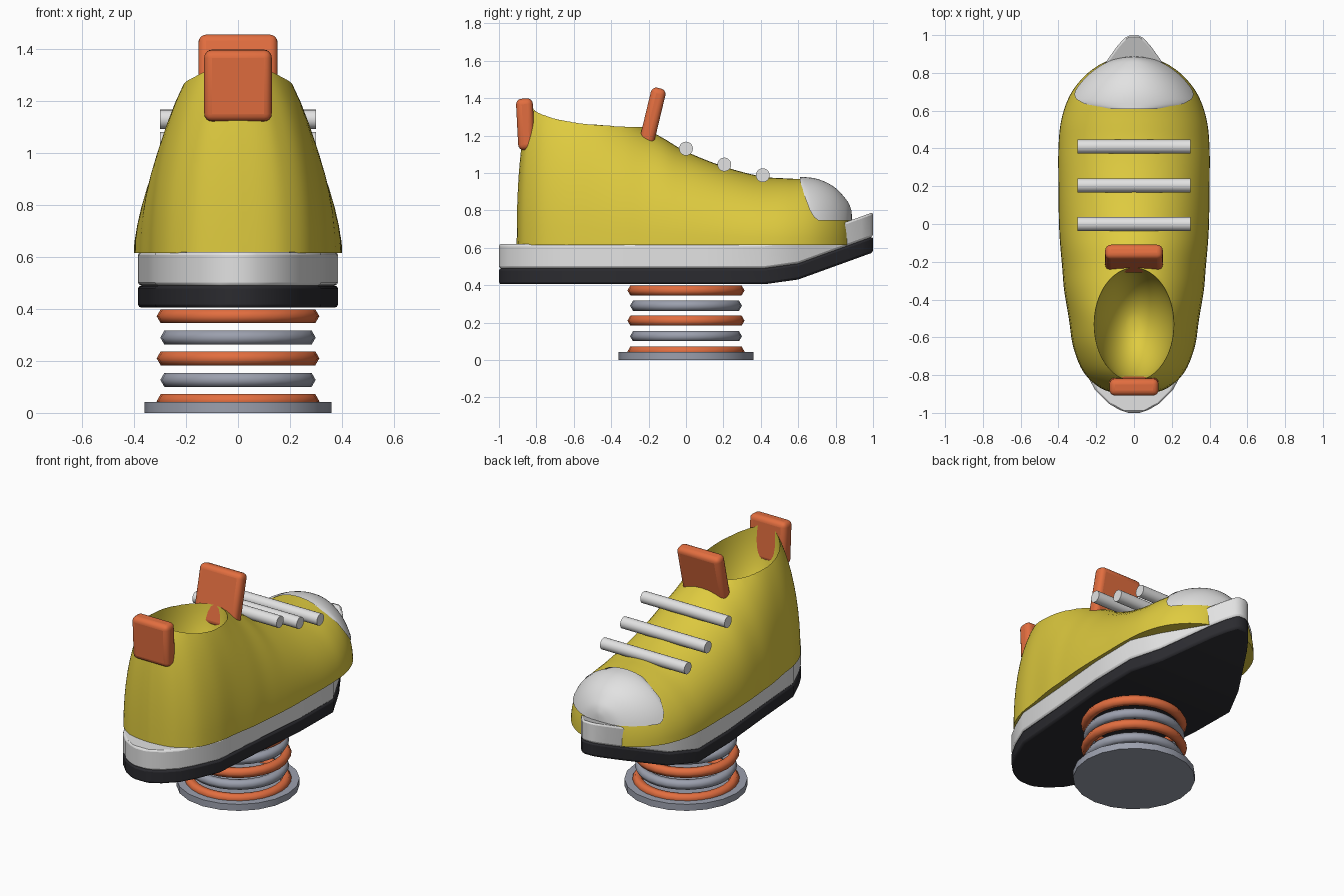
import bpy, bmesh, math
from mathutils import Vector

if "Cube" in bpy.data.objects:
    bpy.data.objects.remove(bpy.data.objects["Cube"])


def material(name, rgb):
    m = bpy.data.materials.new(name)
    m.diffuse_color = (*rgb, 1)
    m.use_nodes = True
    m.node_tree.nodes["Principled BSDF"].inputs["Base Color"].default_value = m.diffuse_color
    return m


YELLOW = material("yellow canvas", (0.74, 0.60, 0.05))
ORANGE = material("orange", (0.76, 0.155, 0.05))
WHITE = material("white rubber", (0.76, 0.76, 0.76))
GREY = material("blue grey metal", (0.33, 0.35, 0.42))
DARK = material("dark rubber", (0.024, 0.024, 0.029))


def finish(ob, name, mat, angle=35):
    ob.name = name
    ob.data.materials.clear()
    ob.data.materials.append(mat)
    bpy.ops.object.select_all(action='DESELECT')
    ob.select_set(True)
    bpy.context.view_layer.objects.active = ob
    bpy.ops.object.shade_smooth_by_angle(angle=math.radians(angle))
    return ob


def loft(name, rings, mat, closed=True, angle=35):
    """Skin a list of equally long rings of points."""
    bm = bmesh.new()
    vs = [[bm.verts.new(p) for p in r] for r in rings]
    n = len(vs[0])
    for a, b in zip(vs, vs[1:]):
        for j in range(n if closed else n - 1):
            k = (j + 1) % n
            bm.faces.new((a[j], a[k], b[k], b[j]))
    if closed:
        for r in (vs[0], vs[-1]):
            if len({tuple(round(c, 4) for c in v.co) for v in r}) == n:
                bm.faces.new(r)
    bmesh.ops.remove_doubles(bm, verts=bm.verts, dist=1e-5)
    bmesh.ops.recalc_face_normals(bm, faces=bm.faces)
    me = bpy.data.meshes.new(name)
    bm.to_mesh(me)
    bm.free()
    ob = bpy.data.objects.new(name, me)
    bpy.context.collection.objects.link(ob)
    return finish(ob, name, mat, angle)


def bevel(ob, width, segments):
    m = ob.modifiers.new("bevel", 'BEVEL')
    m.width, m.segments = width, segments
    m.limit_method = 'ANGLE'
    m.angle_limit = math.radians(50)


# Sections of the upper along the shoe: y, half width, dome height
KEYS = [(-.905, 0, 1.31), (-.893, .11, 1.34), (-.86, .19, 1.385), (-.78, .27, 1.425),
        (-.65, .322, 1.45), (-.5, .345, 1.427), (-.35, .37, 1.325), (-.23, .38, 1.245),
        (-.12, .39, 1.185), (0, .397, 1.115), (.2, .4, 1.035), (.4, .4, .982),
        (.55, .385, .97), (.68, .34, .962), (.78, .265, .92), (.85, .17, .85),
        (.876, .08, .80), (.882, 0, .76)]


def smooth_keys(keys, sub=5):
    pts = [Vector(k) for k in keys]
    out = []
    for i in range(len(pts) - 1):
        p0, p1, p2, p3 = pts[max(i - 1, 0)], pts[i], pts[i + 1], pts[min(i + 2, len(pts) - 1)]
        for s in range(sub):
            t = s / sub
            out.append(.5 * (2 * p1 + (p2 - p0) * t + (2 * p0 - 5 * p1 + 4 * p2 - p3) * t * t
                             + (3 * p1 - p0 - 3 * p2 + p3) * t ** 3))
    return out + [pts[-1]]


SECTIONS = smooth_keys(KEYS)


def arch(y, w, h, base=.615, zlow=None, n=28):
    """Arched cross section, leaning forward at the heel."""
    a0 = 0
    if zlow is not None:
        a0 = math.asin(min(1, (zlow - base) / (h - base)))
    ring = []
    for j in range(n + 1):
        a = a0 + (math.pi - 2 * a0) * j / n
        u = max(0, math.sin(a))
        lean = .05 * u ** 2.5 * min(1, max(0, (-.6 - y) / .25))
        ring.append((w * math.cos(a), y + lean, base + (h - base) * u))
    return ring


# Upper, hollowed by a deep oval bowl that is open at the top
upper = loft("upper", [arch(*s) for s in SECTIONS], YELLOW, angle=50)
bowl = []
for k in range(1, 16):
    t = math.pi / 2 * min(k, 14) / 14
    z = 1.30 - .46 * math.cos(t) if k < 15 else 1.7
    bowl.append([(.212 * math.sin(t) * math.cos(i * math.pi / 24),
                  -.53 + .30 * math.sin(t) * math.sin(i * math.pi / 24), z) for i in range(48)])
cutter = loft("bowl_cutter", bowl, YELLOW)
cutter.hide_render = True
cut = upper.modifiers.new("cut", 'BOOLEAN')
cut.operation, cut.solver, cut.object = 'DIFFERENCE', 'EXACT', cutter
bpy.context.view_layer.objects.active = upper
bpy.ops.object.modifier_apply(modifier=cut.name)
bpy.data.objects.remove(cutter)
finish(upper, "upper", YELLOW, 50)

# Toe cap: slightly larger skin over the front of the upper
cap = []
for y, w, h in SECTIONS:
    if y > .60:
        low = .745 + .2 * max(0, (.71 - y) / .10) ** 2
        cap.append(arch(y + .005, w * 1.02, h + .01, zlow=min(low, h - .01)))
loft("toe_cap", cap, WHITE, closed=False, angle=60)

# Sole layers: plan rows of y and half width, with the toe bent upwards
ROWS = [(-1, .03), (-.985, .075), (-.95, .135), (-.88, .205), (-.78, .26), (-.64, .32),
        (-.3, .345), (.1, .38), (.42, .385), (.6, .3), (.87, .14), (.94, .09), (.985, .05), (1, .02)]


def rise(y):
    return max(0, y - .42) * .14 + max(0, y - .6) * .222


def sole(name, z0, z1, mat):
    rings = [[(sx * w, y, z + rise(y)) for sx, z in ((-1, z0), (1, z0), (1, z1), (-1, z1))]
             for y, w in ROWS]
    bevel(loft(name, rings, mat), .012, 2)


sole("outsole", .405, .49, DARK)
sole("midsole", .49, .62, WHITE)


# Tongue and heel tab
def block(name, loc, size, tilt):
    bpy.ops.mesh.primitive_cube_add(size=1, location=loc, rotation=(math.radians(tilt), 0, 0))
    ob = bpy.context.object
    ob.scale = size
    bpy.ops.object.transform_apply(location=False, rotation=False, scale=True)
    bevel(ob, .03, 4)
    finish(ob, name, ORANGE)


block("tongue", (0, -.183, 1.283), (.305, .08, .35), -13.5)
block("heel_tab", (0, -.858, 1.26), (.26, .09, .275), 3)

# Laces
for i, (y, z) in enumerate(((0, 1.13), (.205, 1.045), (.41, .988))):
    bpy.ops.mesh.primitive_cylinder_add(vertices=20, radius=.037, depth=.6, location=(0, y, z),
                                        rotation=(0, math.pi / 2, 0))
    finish(bpy.context.object, f"lace_{i + 1}", WHITE)

# Spring rings in alternating colours
for i, z in enumerate((.045, .127, .21, .29, .372)):
    orange = i % 2 == 0
    bpy.ops.mesh.primitive_torus_add(major_segments=28, minor_segments=6, location=(0, 0, z),
                                     major_radius=.282 if orange else .268, minor_radius=.031)
    finish(bpy.context.object, f"spring_ring_{i + 1}", ORANGE if orange else GREY, 65)

# Base plate
bpy.ops.mesh.primitive_cylinder_add(vertices=20, radius=.36, depth=.042, location=(0, 0, .021))
finish(bpy.context.object, "base_plate", GREY)
